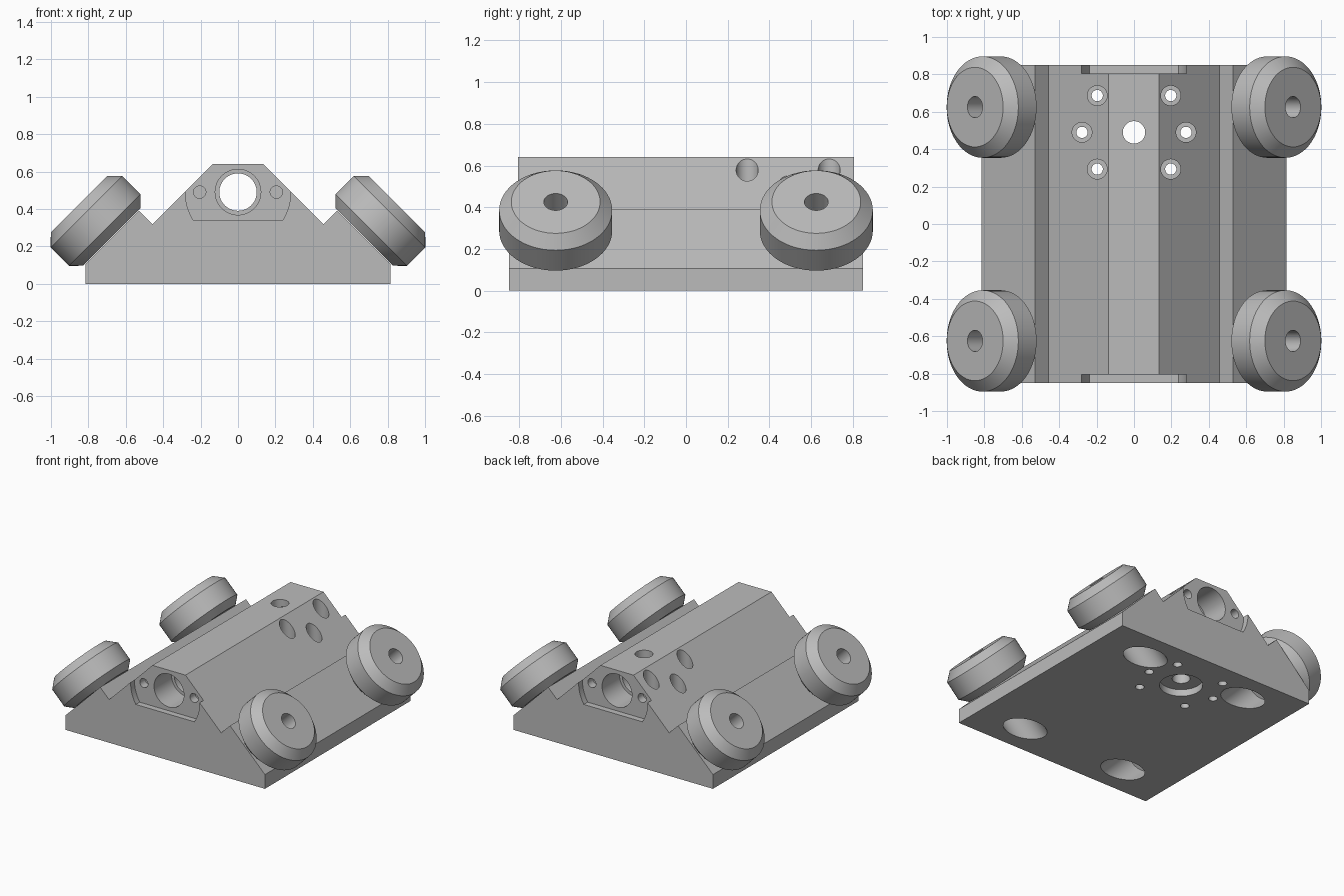
import bpy
import bmesh
from math import pi, radians, sin, cos
from mathutils import Matrix, Vector

if "Cube" in bpy.data.objects:
    bpy.data.objects.remove(bpy.data.objects["Cube"], do_unlink=True)

grey = bpy.data.materials.new("plain_grey")
grey.use_nodes = True
colour = (0.5, 0.5, 0.5, 1)
grey.diffuse_color = colour
grey.node_tree.nodes["Principled BSDF"].inputs["Base Color"].default_value = colour

AXLE_Y, AXLE_X = 0.625, 0.425
BORE_Y, BORE_Z = 0.49, 0.49


def make_object(name, bm):
    bmesh.ops.recalc_face_normals(bm, faces=bm.faces)
    mesh = bpy.data.meshes.new(name)
    bm.to_mesh(mesh)
    bm.free()
    mesh.materials.append(grey)
    obj = bpy.data.objects.new(name, mesh)
    bpy.context.collection.objects.link(obj)
    return obj


def extrude_y(name, profile, y0, y1):
    """Extrude an x-z outline along y."""
    bm = bmesh.new()
    face = bm.faces.new([bm.verts.new((x, y0, z)) for x, z in profile])
    out = bmesh.ops.extrude_face_region(bm, geom=[face])
    verts = [v for v in out["geom"] if isinstance(v, bmesh.types.BMVert)]
    bmesh.ops.translate(bm, verts=verts, vec=(0, y1 - y0, 0))
    return make_object(name, bm)


def rod(start, end, radius):
    """Cylinder cutter between two points."""
    a, b = Vector(start), Vector(end)
    turn = (b - a).to_track_quat("Z", "Y").to_matrix().to_4x4()
    bm = bmesh.new()
    bmesh.ops.create_cone(bm, cap_ends=True, segments=48, radius1=radius, radius2=radius,
                          depth=(b - a).length, matrix=Matrix.Translation((a + b) / 2) @ turn)
    return make_object("cutter", bm)


def cut(target, cutter):
    cutter.hide_render = True
    mod = target.modifiers.new("cut", "BOOLEAN")
    mod.operation = "DIFFERENCE"
    mod.solver = "EXACT"
    mod.object = cutter
    bpy.context.view_layer.objects.active = target
    bpy.ops.object.modifier_apply(modifier=mod.name)
    bpy.data.objects.remove(cutter, do_unlink=True)


def smooth(obj):
    bpy.ops.object.select_all(action="DESELECT")
    obj.select_set(True)
    bpy.context.view_layer.objects.active = obj
    bpy.ops.object.shade_smooth_by_angle(angle=radians(30))


def mirrored(points):
    return points + [(-x, z) for x, z in reversed(points)]


def axle_point(side, y, t):
    """Point at distance t along a tilted wheel axle."""
    h = AXLE_X / 2
    d = t / 2 ** 0.5
    return Vector((side * (h + d), y, d - h))


# Carriage block with sloping sides and grooves
half = [(0.815, 0), (0.815, 0.105), (0.53, 0.39), (0.4575, 0.3175), (0.135, 0.64)]
body = extrude_y("carriage_block", mirrored(half), -0.85, 0.85)

# Round-sided recess at each end, with two blind screw holes
R = 0.282
arc = [(R * cos(a), BORE_Z + R * sin(a)) for a in [radians(-32 + 4 * i) for i in range(9)]]
for end in (-1, 1):
    cut(body, extrude_y("cutter", mirrored(arc + [(R, 0.8)]), end * 0.805, end * 0.95))
    for side in (-1, 1):
        cut(body, rod((side * 0.205, end * 0.745, BORE_Z), (side * 0.205, end * 0.9, BORE_Z), 0.033))

# Long bore with wider seats at both ends
cut(body, rod((0, -1, BORE_Z), (0, 1, BORE_Z), 0.1))
for end in (-1, 1):
    cut(body, rod((0, end * 0.6, BORE_Z), (0, end, BORE_Z), 0.122))

# Vertical centre hole with a shallow seat underneath
cut(body, rod((0, BORE_Y, -0.1), (0, BORE_Y, 0.8), 0.06))
cut(body, rod((0, BORE_Y, -0.1), (0, BORE_Y, 0.05), 0.145))

# Ring of six counterbored mounting holes
for side in (-1, 1):
    for angle in (-45, 0, 45):
        x = side * 0.278 * cos(radians(angle))
        y = BORE_Y + 0.278 * sin(radians(angle))
        cut(body, rod((x, y, -0.1), (x, y, 0.8), 0.03))
        cut(body, rod((x, y, 0.39), (x, y, 0.8), 0.053))

# Tilted axle holes with bolt pockets opening underneath
for side in (-1, 1):
    for y in (-AXLE_Y, AXLE_Y):
        cut(body, rod(axle_point(side, y, 0.1), axle_point(side, y, 0.55), 0.117))
        cut(body, rod(axle_point(side, y, 0.5), axle_point(side, y, 0.8), 0.055))
smooth(body)

# Four chamfered wheels tilted outward
wheel_profile = [(0.057, 0.655), (0.218, 0.655), (0.271, 0.707),
                 (0.271, 0.845), (0.213, 0.902), (0.057, 0.902)]
for side, side_name in ((-1, "right"), (1, "left")):
    for y, end_name in ((-AXLE_Y, "front"), (AXLE_Y, "back")):
        bm = bmesh.new()
        ring = [bm.verts.new((r, 0, t)) for r, t in wheel_profile]
        edges = [bm.edges.new((ring[i - 1], ring[i])) for i in range(len(ring))]
        bmesh.ops.spin(bm, geom=ring + edges, axis=(0, 0, 1), cent=(0, 0, 0),
                       angle=2 * pi, steps=64)
        bmesh.ops.remove_doubles(bm, verts=bm.verts, dist=0.0005)
        place = Matrix.Translation(axle_point(side, y, 0)) @ Matrix.Rotation(side * pi / 4, 4, "Y")
        bm.transform(place)
        smooth(make_object(end_name + "_" + side_name + "_wheel", bm))
